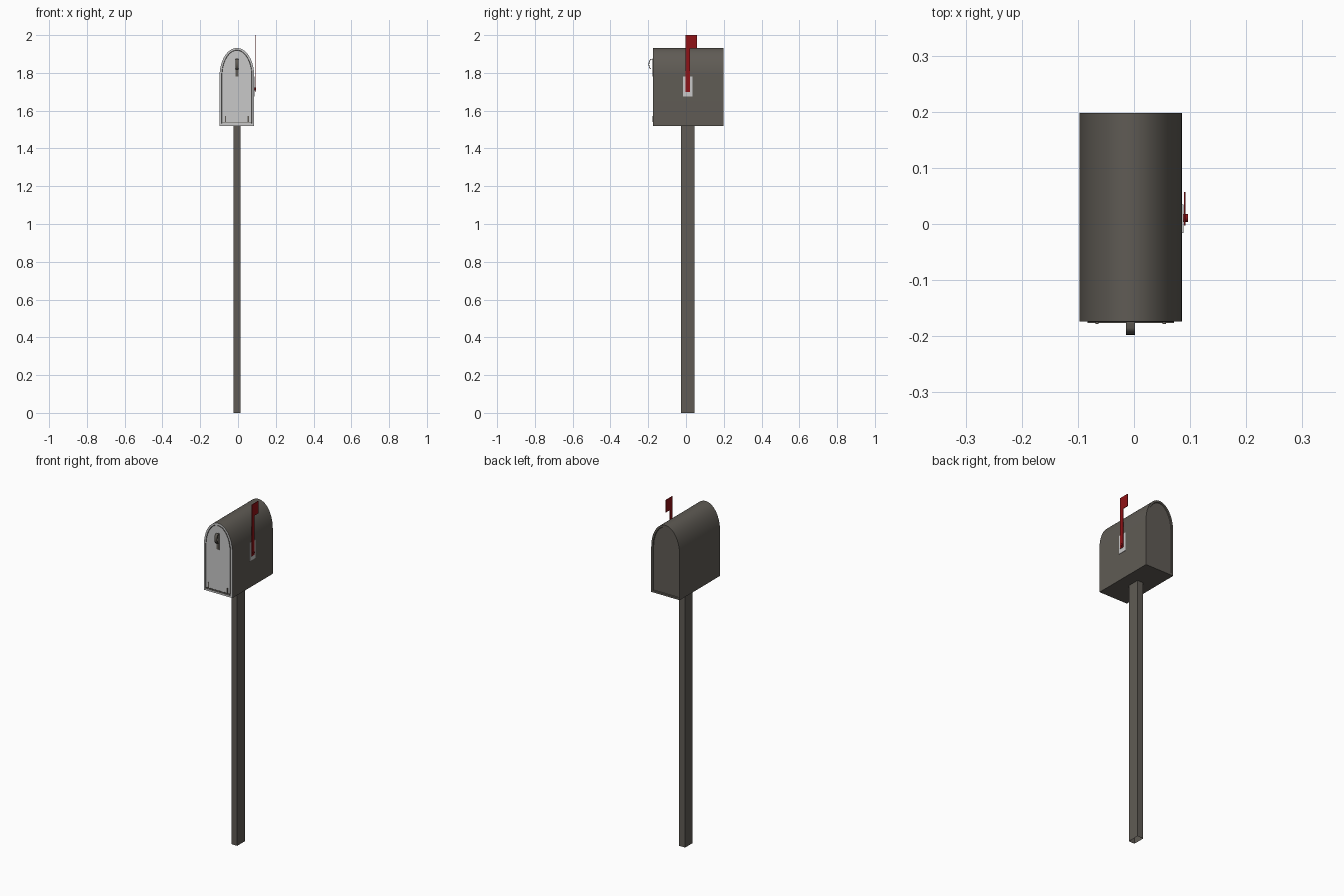
import bpy, bmesh, math
from mathutils import Vector

cube = bpy.data.objects.get("Cube")
if cube:
    bpy.data.objects.remove(cube)


def material(name, rgb):
    m = bpy.data.materials.new(name)
    m.use_nodes = True
    m.diffuse_color = (*rgb, 1)
    m.node_tree.nodes["Principled BSDF"].inputs["Base Color"].default_value = (*rgb, 1)
    return m


DARK = material("dark weathered grey", (0.115, 0.105, 0.09))
LIGHT = material("light grey", (0.58, 0.58, 0.58))
RED = material("flag red", (0.28, 0.006, 0.008))
CX = -0.006                      # centre line of box and post
FRONT, BACK = -0.174, 0.198


def add_object(name, bm, mats, smooth=False):
    bmesh.ops.recalc_face_normals(bm, faces=bm.faces)
    mesh = bpy.data.meshes.new(name)
    bm.to_mesh(mesh)
    bm.free()
    for m in mats:
        mesh.materials.append(m)
    ob = bpy.data.objects.new(name, mesh)
    bpy.context.collection.objects.link(ob)
    if smooth:
        bpy.ops.object.select_all(action="DESELECT")
        ob.select_set(True)
        bpy.context.view_layer.objects.active = ob
        bpy.ops.object.shade_smooth_by_angle(angle=math.radians(35))
    return ob


def prism(points, direction):
    """Solid made by sweeping a closed outline along a vector."""
    bm = bmesh.new()
    face = bm.faces.new([bm.verts.new(p) for p in points])
    ext = bmesh.ops.extrude_face_region(bm, geom=[face], use_keep_orig=True)
    moved = [v for v in ext["geom"] if isinstance(v, bmesh.types.BMVert)]
    bmesh.ops.translate(bm, verts=moved, vec=Vector(direction))
    return bm


def box(name, lo, hi, mat):
    bm = prism([(lo[0], lo[1], lo[2]), (hi[0], lo[1], lo[2]),
                (hi[0], hi[1], lo[2]), (lo[0], hi[1], lo[2])],
               (0, 0, hi[2] - lo[2]))
    return add_object(name, bm, [mat])


def arch(y, half, bottom, top, spring=1.785, steps=28):
    """Tombstone outline facing the front."""
    pts = [(CX - half, y, bottom), (CX + half, y, bottom)]
    for i in range(steps + 1):
        a = math.pi * i / steps
        pts.append((CX + half * math.cos(a), y,
                    spring + (top - spring) * math.sin(a)))
    return pts


# Box shell: rolled edges, light front, recessed back panel
bm = prism(arch(FRONT, 0.0915, 1.52, 1.932), (0, BACK - FRONT, 0))
bmesh.ops.recalc_face_normals(bm, faces=bm.faces)
ends = [f for f in bm.faces if abs(f.normal.y) > 0.9]
for f in ends:
    front = f.normal.y < 0
    bmesh.ops.inset_region(bm, faces=[f], thickness=0.003, use_even_offset=True)
    bmesh.ops.inset_region(bm, faces=[f], thickness=0.008, use_even_offset=True)
    bmesh.ops.inset_region(bm, faces=[f], thickness=0.002, use_even_offset=True,
                           depth=-0.004)
    if front:
        for g in bm.faces:
            if g.normal.y < -0.9 and g.calc_center_median().y < 0:
                g.material_index = 1
add_object("mailbox_shell", bm, [DARK, LIGHT], True)

# Door panel sitting in the rim
bm = prism(arch(FRONT - 0.001, 0.077, 1.54, 1.917), (0, 0.006, 0))
for f in bm.faces:
    f.normal_update()
    f.material_index = 0 if abs(f.normal.y) > 0.9 else 1
add_object("door", bm, [LIGHT, DARK], True)

# Lower lip, with a dark seam and two hinge pins
box("door_seam", (CX - 0.077, FRONT - 0.002, 1.538),
    (CX + 0.077, FRONT + 0.003, 1.541), DARK)
for side, name in ((-1, "hinge_right"), (1, "hinge_left")):
    x = CX + side * 0.06
    box(name, (x - 0.003, FRONT - 0.004, 1.54),
        (x + 0.003, FRONT + 0.002, 1.572), DARK)

# Door handle: a mounting strip and a curled pull
box("handle_plate", (CX - 0.008, FRONT - 0.003, 1.78),
    (CX + 0.008, FRONT, 1.875), DARK)
path = [(0.002, 1.873)]
for i in range(9):
    a = math.radians(90 + 22.5 * i)
    path.append((-0.011 + 0.013 * math.cos(a), 1.846 + 0.027 * math.sin(a)))
inner = [(y + (0.003 if i > 1 else 0), z - (0.003 if i < 6 else -0.002))
         for i, (y, z) in enumerate(path)]
outline = [(CX - 0.008, FRONT + y, z) for y, z in path + inner[::-1]]
add_object("handle_pull", prism(outline, (0.016, 0, 0)), [DARK], True)

# Flag bracket, flag with its arm, and the pivot
box("flag_bracket", (0.085, -0.016, 1.675), (0.088, 0.035, 1.782), LIGHT)
flag_shape = [(-0.003, 1.70), (0.021, 1.70), (0.021, 1.928),
              (0.057, 1.928), (0.057, 2.0), (-0.003, 2.0)]
add_object("flag", prism([(0.089, y, z) for y, z in flag_shape], (0.003, 0, 0)), [RED])
pivot = [(0.086, 0.011 + 0.007 * math.cos(math.tau * i / 12),
          1.715 + 0.007 * math.sin(math.tau * i / 12)) for i in range(12)]
add_object("flag_pivot", prism(pivot, (0.010, 0, 0)), [RED], True)

# Post, open at its foot
bm = prism([(CX - 0.019, -0.026, 0), (CX + 0.019, -0.026, 0),
            (CX + 0.019, 0.044, 0), (CX - 0.019, 0.044, 0)], (0, 0, 1.522))
foot = [f for f in bm.faces if f.calc_center_median().z < 0.01]
bmesh.ops.delete(bm, geom=foot, context="FACES_ONLY")
add_object("post", bm, [DARK])
